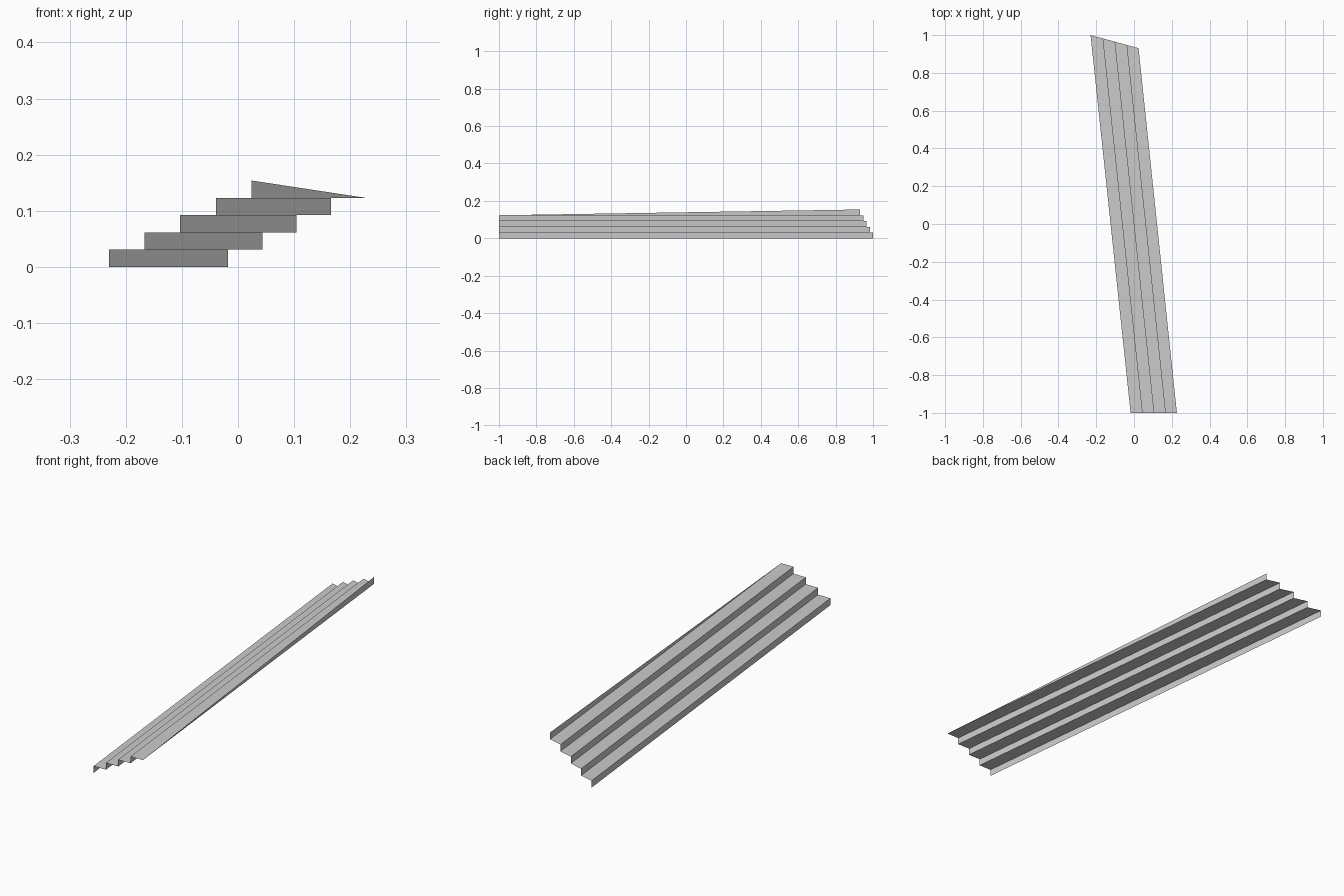
import bpy, bmesh

if "Cube" in bpy.data.objects:
    bpy.data.objects.remove(bpy.data.objects["Cube"])

STEPS = 4
RISE = 0.0308
BACK_A, BACK_B = (-0.230, 1.0), (0.024, 0.931)     # back ends of first and last riser
FRONT_A, FRONT_B = (-0.018, -1.0), (0.227, -1.0)   # front ends


def mix(a, b, t):
    return tuple(p + (q - p) * t for p, q in zip(a, b))


bm = bmesh.new()

# Zigzag edge pairs: bottom and top of every riser
rows = []
for i in range(STEPS + 1):
    t = i / STEPS
    for z in (i * RISE, (i + 1) * RISE):
        rows.append((bm.verts.new((*mix(BACK_A, BACK_B, t), z)),
                     bm.verts.new((*mix(FRONT_A, FRONT_B, t), z))))

# Risers and treads of the open folded sheet
for (b0, f0), (b1, f1) in zip(rows[:-2], rows[1:-1]):
    bm.faces.new((b0, f0, f1, b1))

# Last riser tapers to nothing at the front
(b0, f0), (b1, f1) = rows[-2:]
bm.faces.new((b0, f0, b1))
bm.verts.remove(f1)
bmesh.ops.recalc_face_normals(bm, faces=bm.faces[:])
if sum(f.normal.z for f in bm.faces) < 0:
    bmesh.ops.reverse_faces(bm, faces=bm.faces[:])

mesh = bpy.data.meshes.new("stair_steps")
bm.to_mesh(mesh)
bm.free()
bpy.context.collection.objects.link(bpy.data.objects.new("stair_steps", mesh))
